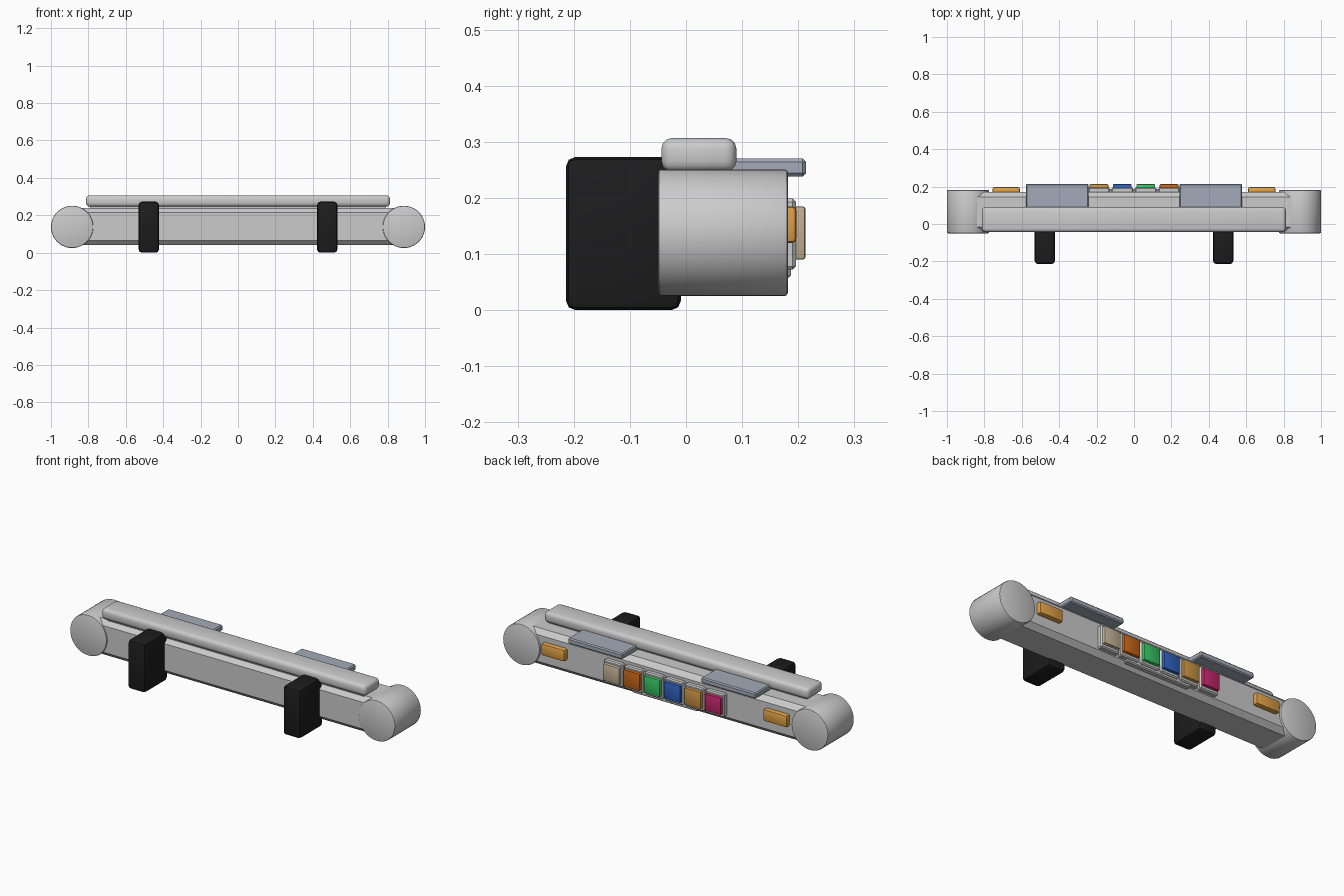
import bpy, math

if "Cube" in bpy.data.objects:
    bpy.data.objects.remove(bpy.data.objects["Cube"])


def material(name, rgb):
    m = bpy.data.materials.new(name)
    m.diffuse_color = (*rgb, 1)
    m.use_nodes = True
    m.node_tree.nodes["Principled BSDF"].inputs["Base Color"].default_value = m.diffuse_color
    return m


def finish(ob, bevel, segments, mat):
    bpy.ops.object.transform_apply(location=False, rotation=True, scale=True)
    if bevel:
        b = ob.modifiers.new("bevel", 'BEVEL')
        b.width, b.segments, b.limit_method = bevel, segments, 'ANGLE'
        bpy.ops.object.modifier_apply(modifier=b.name)
    bpy.ops.object.shade_smooth_by_angle(angle=math.radians(30))
    if mat:
        ob.data.materials.append(mat)
    return ob


def box(name, x, y, z, bevel=0.0, segments=2, mat=None):
    """Bevelled box from (min, max) ranges on each axis."""
    r = (x, y, z)
    bpy.ops.mesh.primitive_cube_add(size=1, location=[(a + b) / 2 for a, b in r])
    ob = bpy.context.object
    ob.name = name
    ob.scale = [b - a for a, b in r]
    return finish(ob, bevel, segments, mat)


def span(c, w):
    return (c - w / 2, c + w / 2)


black = material("rubber", (0.012, 0.012, 0.013))
amber = material("amber", (0.75, 0.36, 0.06))
steel = material("step_steel", (0.36, 0.41, 0.48))

# Main beam and the pad on top
box("bumper_beam", (-0.87, 0.87), (-0.042, 0.17), (0.04, 0.24), 0.026, 1)
box("top_pad", (-0.813, 0.813), (-0.044, 0.09), (0.246, 0.307), 0.02, 3)
box("pad_mount", (-0.79, 0.79), (-0.02, 0.07), (0.23, 0.26))

for side, s in (("left", -1), ("right", 1)):
    # Round end caps
    bpy.ops.mesh.primitive_cylinder_add(vertices=40, radius=0.113, depth=0.231,
                                        location=(s * 0.887, 0.066, 0.138),
                                        rotation=(math.pi / 2, 0, 0))
    cap = bpy.context.object
    cap.name = side + "_end_cap"
    finish(cap, 0.006, 2, None)
    # Rubber uprights, step plates and side lamps
    box(side + "_overrider", span(s * 0.477, 0.108), (-0.214, -0.009), (0, 0.273), 0.017, 2, black)
    box(side + "_step_plate", span(s * 0.41, 0.336), (0.04, 0.214), (0.238, 0.270), 0.006, 1, steel)
    box(side + "_side_lamp", span(s * 0.683, 0.145), (0.15, 0.197), (0.12, 0.185), 0.008, 2, amber)

# Backing plate behind the button row
box("button_backing", (-0.2, 0.2), (0.15, 0.187), (0.057, 0.19), 0.005, 1)

# Row of coloured buttons in grey frames
colours = [("magenta", (0.55, 0.02, 0.15)), ("gold", (0.6, 0.3, 0.06)),
           ("blue", (0.03, 0.12, 0.52)), ("green", (0.04, 0.55, 0.13)),
           ("orange", (0.58, 0.13, 0.01)), ("tan", (0.56, 0.45, 0.31))]
for i, (name, rgb) in enumerate(colours):
    cx = (i - 2.5) * 0.125
    box(name + "_frame", span(cx, 0.115), (0.15, 0.196), (0.072, 0.199), 0.006, 1)
    box(name + "_button", span(cx, 0.1), (0.17, 0.213), (0.09, 0.185), 0.005, 2, material(name, rgb))
